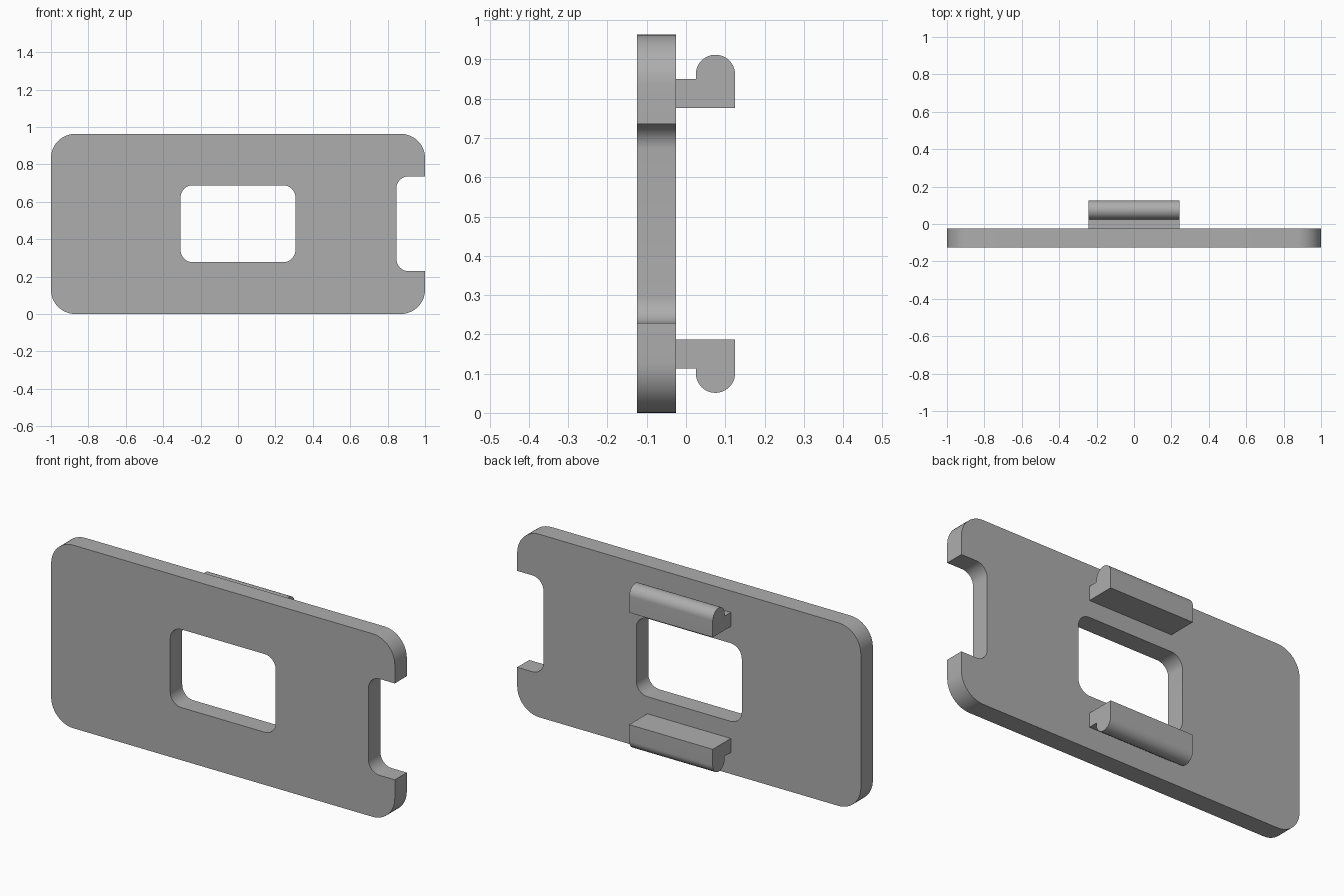
import bpy, bmesh, math
from mathutils import Vector

cube = bpy.data.objects.get("Cube")
if cube:
    bpy.data.objects.remove(cube, do_unlink=True)

grey = bpy.data.materials.new("plain grey")
grey.use_nodes = True
colour = (0.42, 0.42, 0.42, 1)
grey.diffuse_color = colour
grey.node_tree.nodes["Principled BSDF"].inputs["Base Color"].default_value = colour

HEIGHT = 0.963
BACK = -0.025


def rounded(corners, steps=12):
    """Outline through (u, v, radius) right-angled corners, each rounded by its radius."""
    points = []
    for i, (u, v, r) in enumerate(corners):
        p = Vector((u, v))
        if r == 0:
            points.append(p)
            continue
        before = (Vector(corners[i - 1][:2]) - p).normalized()
        after = (Vector(corners[(i + 1) % len(corners)][:2]) - p).normalized()
        centre = p + (before + after) * r
        for k in range(steps + 1):
            a = math.pi / 2 * k / steps
            points.append(centre - after * r * math.cos(a) - before * r * math.sin(a))
    # Drop doubled points where two arcs meet
    return [p for i, p in enumerate(points) if (p - points[i - 1]).length > 1e-5]


def extruded(name, outlines, place, depth):
    """Fill the outlines (later ones are holes) and extrude them into a solid."""
    bm = bmesh.new()
    edges = []
    for outline in outlines:
        verts = [bm.verts.new(place(p)) for p in outline]
        edges += [bm.edges.new((verts[i - 1], verts[i])) for i in range(len(verts))]
    bmesh.ops.triangle_fill(bm, use_beauty=True, edges=edges)
    result = bmesh.ops.extrude_face_region(bm, geom=bm.faces[:])
    moved = [g for g in result["geom"] if isinstance(g, bmesh.types.BMVert)]
    bmesh.ops.translate(bm, verts=moved, vec=depth)
    bmesh.ops.recalc_face_normals(bm, faces=bm.faces[:])
    mesh = bpy.data.meshes.new(name)
    bm.to_mesh(mesh)
    bm.free()
    mesh.materials.append(grey)
    obj = bpy.data.objects.new(name, mesh)
    bpy.context.collection.objects.link(obj)
    bpy.ops.object.select_all(action="DESELECT")
    obj.select_set(True)
    bpy.context.view_layer.objects.active = obj
    bpy.ops.object.shade_smooth_by_angle(angle=math.radians(30))
    return obj


# Plate with a side notch and a central window
R, r = 0.13, 0.065
plate = rounded([(-1, 0, R), (1, 0, R), (1, 0.229, 0), (0.847, 0.229, r),
                 (0.847, 0.736, r), (1, 0.736, 0), (1, HEIGHT, R), (-1, HEIGHT, R)])
window = rounded([(-0.307, 0.277, r), (0.307, 0.277, r),
                  (0.307, 0.688, r), (-0.307, 0.688, r)])
extruded("plate", [plate, window], lambda p: (p.x, -0.125, p.y), (0, 0.1, 0))

# Two mirrored clips on the back, each with a rounded lip
clip = rounded([(BACK, 0.776, 0), (0.125, 0.776, 0), (0.125, 0.912, 0.05),
                (0.025, 0.912, 0.05), (0.025, 0.85, 0), (BACK, 0.85, 0)])
half = 0.243
extruded("upper_clip", [clip], lambda p: (-half, p.x, p.y), (2 * half, 0, 0))
extruded("lower_clip", [clip], lambda p: (-half, p.x, HEIGHT - p.y), (2 * half, 0, 0))
